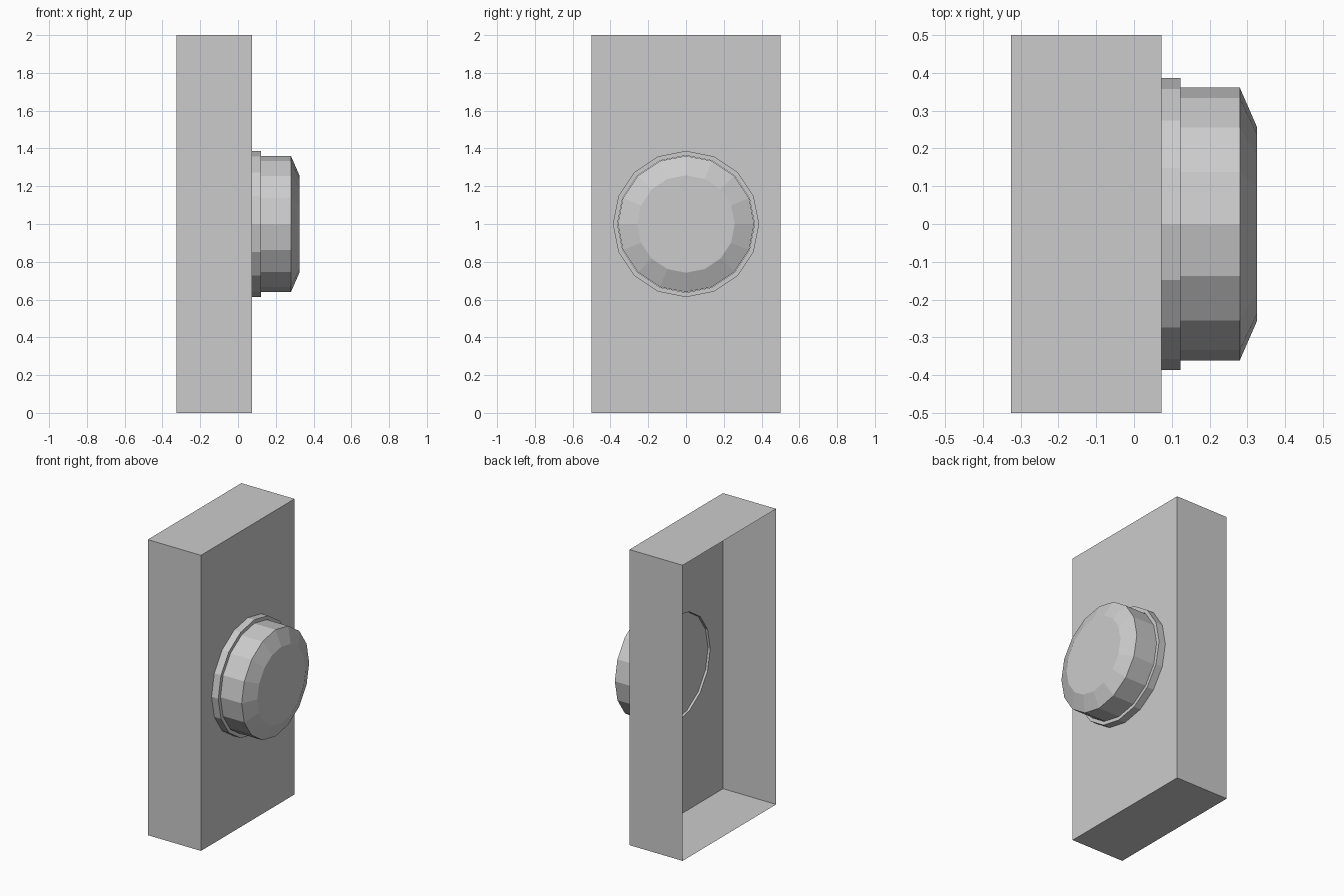
import bpy, bmesh
from math import cos, sin, tau

if "Cube" in bpy.data.objects:
    bpy.data.objects.remove(bpy.data.objects["Cube"])

SIDES = 16
BACK, FRONT = -0.325, 0.073      # open back and plate of the housing
HOLE_R = 0.363


def finish(bm, name):
    mesh = bpy.data.meshes.new(name)
    bm.to_mesh(mesh)
    bm.free()
    obj = bpy.data.objects.new(name, mesh)
    bpy.context.collection.objects.link(obj)
    return obj


def circle(bm, x, r):
    return [bm.verts.new((x, r * cos(tau * i / SIDES), 1 + r * sin(tau * i / SIDES)))
            for i in range(SIDES)]


def lathe(name, profile, cap=False):
    """Turn an (x, radius) profile around the button axis."""
    bm = bmesh.new()
    rings = [circle(bm, x, r) for x, r in profile]
    for a, b in zip(rings, rings[1:]):
        for i in range(SIDES):
            j = (i + 1) % SIDES
            bm.faces.new((a[i], a[j], b[j], b[i]))
    if cap:
        bm.faces.new(rings[0][::-1])
        bm.faces.new(rings[-1])
    bmesh.ops.recalc_face_normals(bm, faces=bm.faces)
    return finish(bm, name)


# Housing: thin open-backed box with a round hole in its front plate
bm = bmesh.new()
corners = [(-0.5, 0), (0.5, 0), (0.5, 2), (-0.5, 2)]
rim = [bm.verts.new((FRONT, y, z)) for y, z in corners]
back = [bm.verts.new((BACK, y, z)) for y, z in corners]
hole = circle(bm, FRONT, HOLE_R)
edges = [bm.edges.new((loop[i - 1], loop[i]))
         for loop in (rim, hole) for i in range(len(loop))]
bmesh.ops.triangle_fill(bm, edges=edges, use_beauty=True, normal=(1, 0, 0))
for i in range(4):
    bm.faces.new((back[i - 1], back[i], rim[i], rim[i - 1]))
bmesh.ops.dissolve_limit(bm, angle_limit=0.01, verts=bm.verts, edges=bm.edges)
bmesh.ops.recalc_face_normals(bm, faces=bm.faces)
finish(bm, "housing")

# Collar standing out around the hole
lathe("collar", [(FRONT, 0.387), (0.123, 0.387), (0.123, HOLE_R), (FRONT, HOLE_R)])

# Push button with a bevelled face, its back slightly recessed in the hole
lathe("button", [(0.088, 0.361), (0.28, 0.361), (0.325, 0.258)], cap=True)
